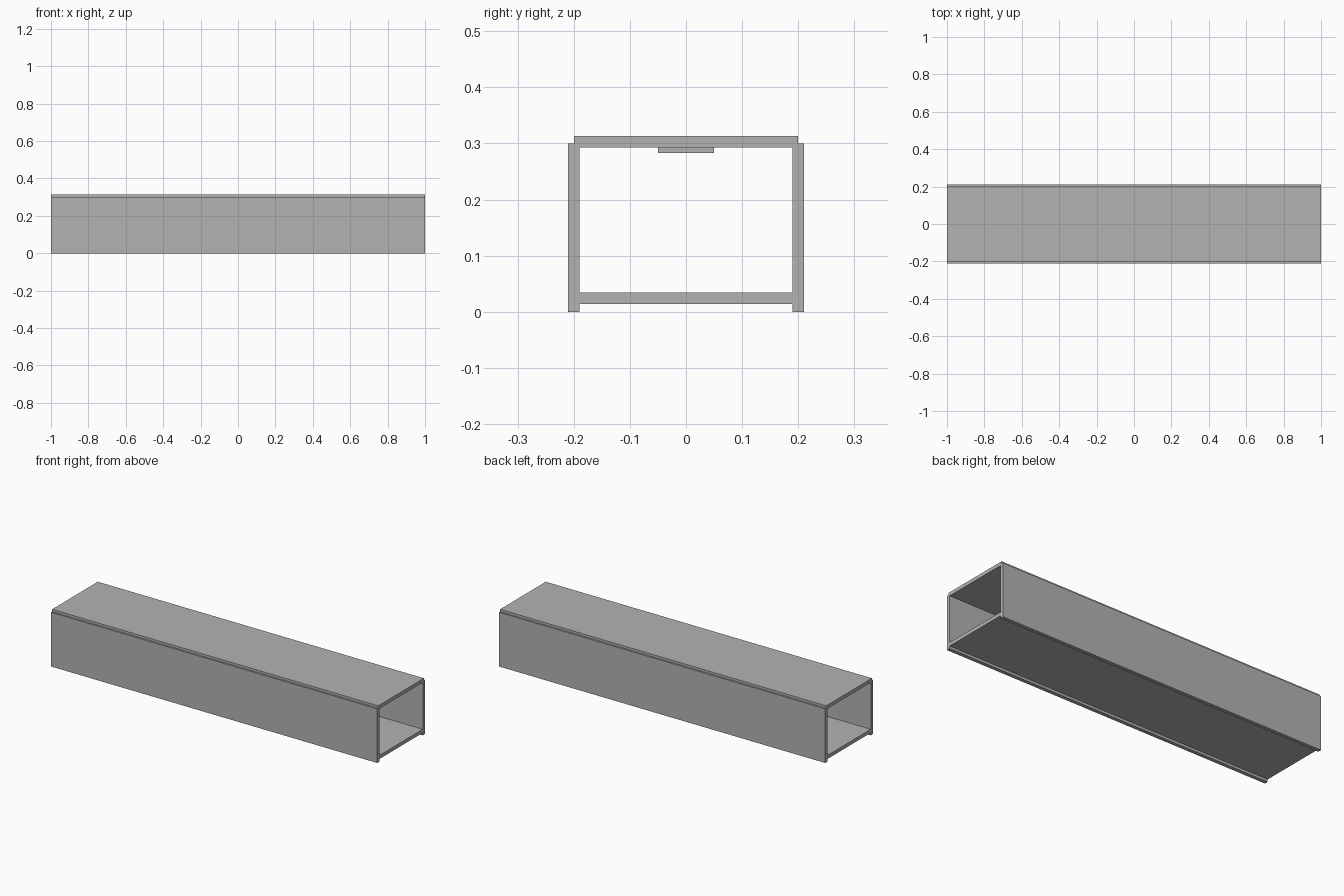
import bpy

old = bpy.data.objects.get("Cube")
if old:
    bpy.data.objects.remove(old, do_unlink=True)

# Single flat grey
GREY = (0.45, 0.45, 0.45, 1)
grey = bpy.data.materials.new("plain_grey")
grey.use_nodes = True
grey.diffuse_color = GREY
grey.node_tree.nodes["Principled BSDF"].inputs["Base Color"].default_value = GREY


def slab(name, length, width, bottom, top, y=0):
    """Box running along x, centred at the given y."""
    bpy.ops.mesh.primitive_cube_add(size=1, location=(0, y, (bottom + top) / 2))
    obj = bpy.context.object
    obj.name = name
    obj.scale = (length, width, top - bottom)
    bpy.ops.object.transform_apply(location=False, rotation=False, scale=True)
    obj.data.materials.append(grey)
    return obj


LENGTH = 2

# Side walls, standing slightly below the floor
for name, side in (("front_wall", -1), ("back_wall", 1)):
    slab(name, LENGTH, 0.02, 0, 0.3, side * 0.2)

# Floor and ceiling let into the walls
slab("floor", LENGTH, 0.4, 0.014, 0.034)
slab("ceiling", LENGTH, 0.4, 0.293, 0.313)

# Thin strip hung under the ceiling, set back from the open ends
slab("ceiling_strip", LENGTH * 0.8, 0.1, 0.283, 0.293)
